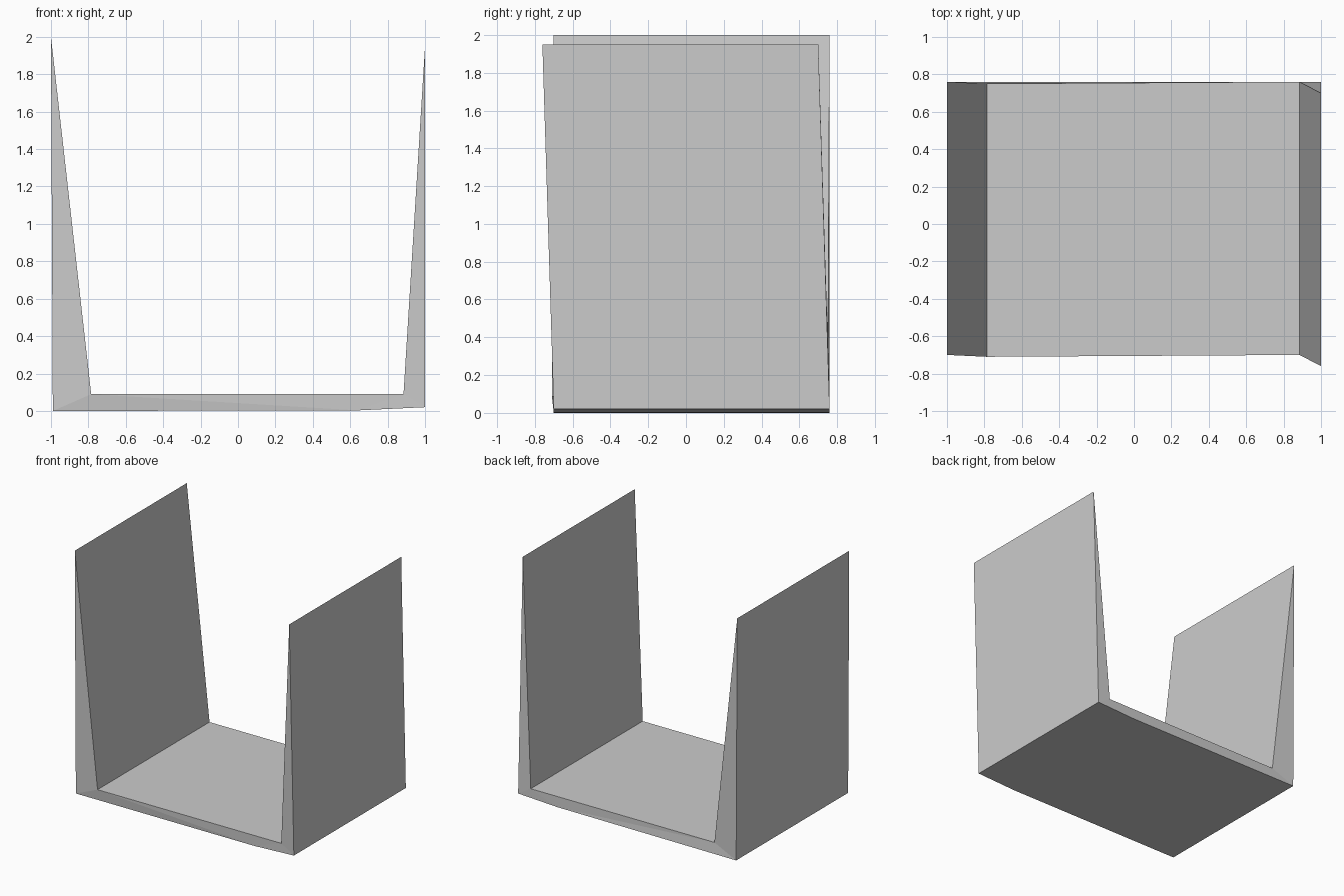
import bpy
import bmesh

if "Cube" in bpy.data.objects:
    bpy.data.objects.remove(bpy.data.objects["Cube"])

# Cross-section around the channel: x, z, front y, back y
profile = [
    (-1.00, 2.00, -0.70, 0.76),   # left wall tip
    (-0.785, 0.09, -0.71, 0.75),  # inner left corner
    (0.885, 0.09, -0.70, 0.76),   # inner right corner
    (1.00, 1.95, -0.76, 0.70),    # right wall tip
    (1.00, 0.02, -0.70, 0.76),    # outer right corner
    (0.64, 0.003, -0.70, 0.76),   # slight fold in the underside
    (-0.99, 0.00, -0.70, 0.76),   # outer left corner
]
end_triangles = [(0, 1, 6), (1, 5, 6), (1, 2, 5), (2, 4, 5), (2, 3, 4)]

bm = bmesh.new()
front = [bm.verts.new((x, yf, z)) for x, z, yf, yb in profile]
back = [bm.verts.new((x, yb, z)) for x, z, yf, yb in profile]

# Walls, floor and underside
n = len(profile)
for i in range(n):
    j = (i + 1) % n
    bm.faces.new((front[i], front[j], back[j], back[i]))

# Front and back ends
for ring in (front, back):
    for tri in end_triangles:
        bm.faces.new([ring[k] for k in tri])

bmesh.ops.recalc_face_normals(bm, faces=bm.faces)
mesh = bpy.data.meshes.new("open_channel")
bm.to_mesh(mesh)
bm.free()
bpy.context.collection.objects.link(bpy.data.objects.new("open_channel", mesh))
